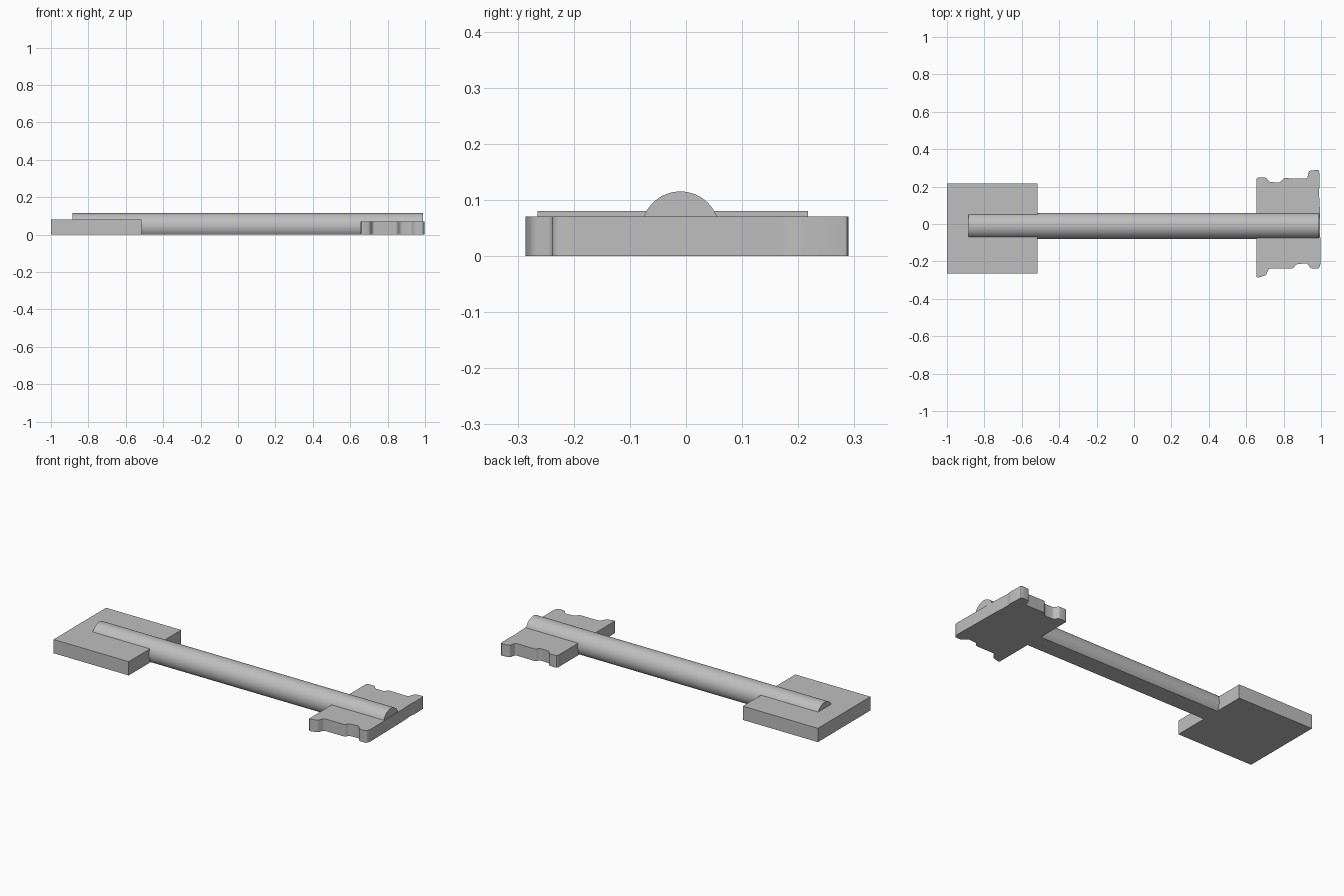
import bpy, bmesh, math
from mathutils import Vector

old = bpy.data.objects.get("Cube")
if old:
    bpy.data.objects.remove(old, do_unlink=True)

# single grey metal
grey = bpy.data.materials.new("grey_metal")
grey.use_nodes = True
colour = (0.52, 0.52, 0.52, 1)
grey.diffuse_color = colour
grey.node_tree.nodes["Principled BSDF"].inputs["Base Color"].default_value = colour


def prism(name, points, direction, rounding=0.0, smooth=False):
    """Extrude a flat outline along a direction, optionally rounding its corners."""
    bm = bmesh.new()
    face = bm.faces.new([bm.verts.new(p) for p in points])
    if rounding:
        bmesh.ops.bevel(bm, geom=bm.verts[:], offset=rounding, segments=3,
                        profile=0.5, affect='VERTICES', clamp_overlap=True)
        face = bm.faces[:][0]
    result = bmesh.ops.extrude_face_region(bm, geom=[face], use_keep_orig=True)
    moved = [g for g in result["geom"] if isinstance(g, bmesh.types.BMVert)]
    bmesh.ops.translate(bm, verts=moved, vec=Vector(direction))
    bmesh.ops.recalc_face_normals(bm, faces=bm.faces[:])
    mesh = bpy.data.meshes.new(name)
    bm.to_mesh(mesh)
    bm.free()
    mesh.materials.append(grey)
    obj = bpy.data.objects.new(name, mesh)
    bpy.context.collection.objects.link(obj)
    if smooth:
        bpy.ops.object.select_all(action='DESELECT')
        obj.select_set(True)
        bpy.context.view_layer.objects.active = obj
        bpy.ops.object.shade_smooth_by_angle(angle=math.radians(30))
    return obj


# rectangular handle plate
prism("handle_plate",
      [(-1, -0.265, 0), (-0.517, -0.265, 0), (-0.517, 0.217, 0), (-1, 0.217, 0)],
      (0, 0, 0.08))

# round shaft with a flat underside
radius, centre_y, centre_z, steps = 0.0695, -0.01, 0.0455, 48
start = -math.asin(centre_z / radius)
sweep = math.pi - 2 * start
arc = [start + sweep * i / steps for i in range(steps + 1)]
prism("shaft",
      [(-0.885, centre_y + radius * math.cos(a), centre_z + radius * math.sin(a)) for a in arc],
      (1.875, 0, 0), smooth=True)

# notched key bit, outline runs anticlockwise from the front left tooth
outline = [
    (0.655, -0.288), (0.705, -0.275), (0.72, -0.238), (0.85, -0.238),
    (0.868, -0.215), (0.925, -0.21), (0.945, -0.238), (0.99, -0.238),
    (0.998, -0.21), (0.993, 0.1), (0.988, 0.18), (0.993, 0.2),
    (0.99, 0.29), (0.935, 0.285), (0.926, 0.243), (0.8, 0.245),
    (0.78, 0.222), (0.722, 0.224), (0.708, 0.248), (0.655, 0.248),
]
prism("key_bit", [(x, y, 0) for x, y in outline], (0, 0, 0.07), rounding=0.009, smooth=True)
